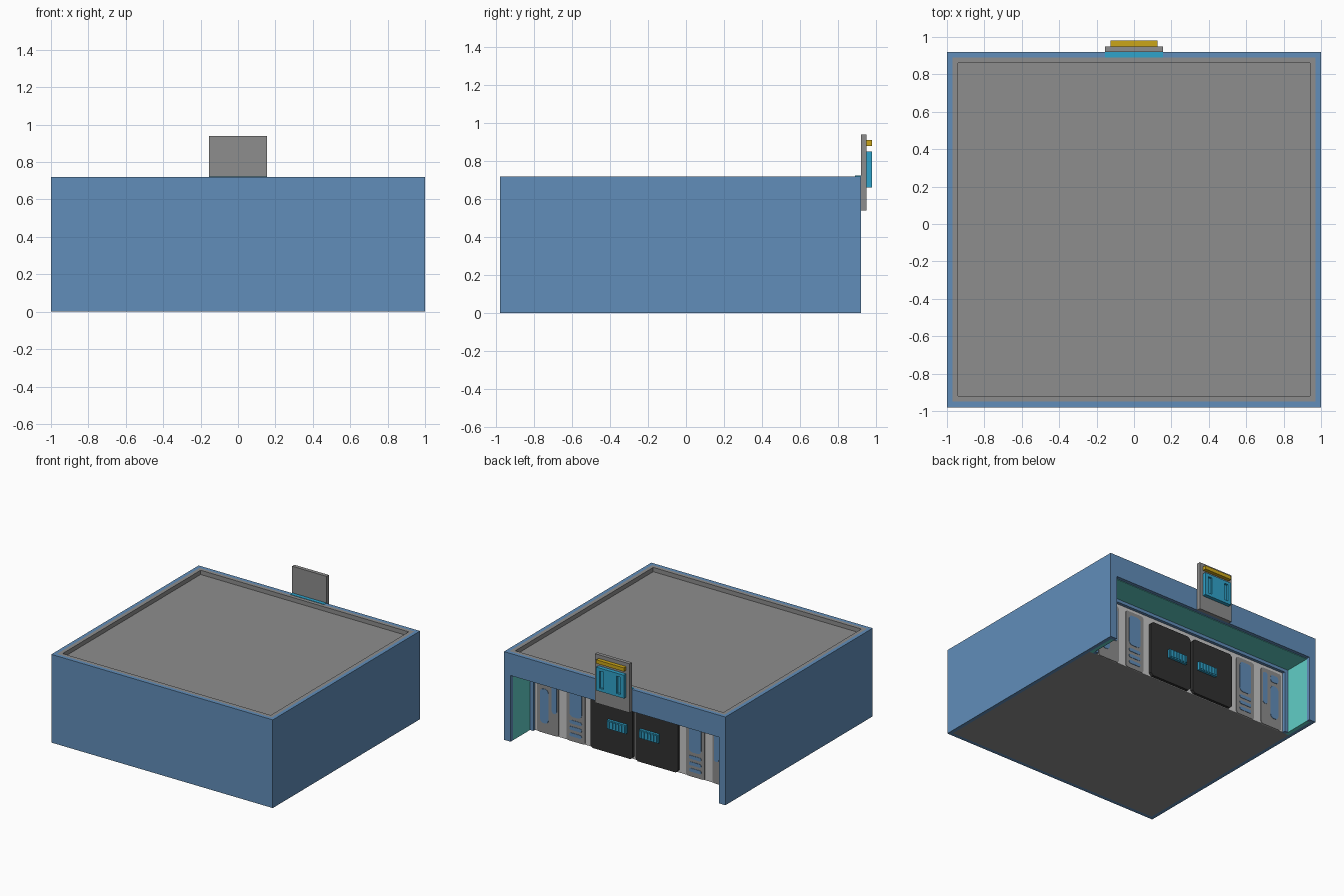
import bpy, bmesh
from math import cos, sin, pi

if "Cube" in bpy.data.objects:
    bpy.data.objects.remove(bpy.data.objects["Cube"], do_unlink=True)


def material(name, rgb):
    m = bpy.data.materials.new(name)
    m.use_nodes = True
    m.diffuse_color = (*rgb, 1)
    m.node_tree.nodes["Principled BSDF"].inputs["Base Color"].default_value = (*rgb, 1)
    return m


BLUE = material("wall_blue", (0.12, 0.27, 0.49))
GREY = material("mid_grey", (0.27, 0.27, 0.27))
LIGHT = material("light_grey", (0.58, 0.58, 0.58))
TEAL = material("porch_teal", (0.12, 0.62, 0.57))
CYAN = material("sign_cyan", (0.03, 0.37, 0.60))
GOLD = material("sign_gold", (0.60, 0.38, 0.01))
BLACK = material("door_black", (0.03, 0.03, 0.03))


def finish(bm, name, mat):
    bmesh.ops.recalc_face_normals(bm, faces=bm.faces)
    mesh = bpy.data.meshes.new(name)
    bm.to_mesh(mesh)
    bm.free()
    mesh.materials.append(mat)
    ob = bpy.data.objects.new(name, mesh)
    bpy.context.collection.objects.link(ob)
    return ob


def box(name, mat, x, y, z):
    """Box between the (low, high) pairs x, y and z."""
    bm = bmesh.new()
    bmesh.ops.create_cube(bm, size=1)
    for v in bm.verts:
        v.co = [a + (b - a) * (c + 0.5) for c, (a, b) in zip(v.co, (x, y, z))]
    return finish(bm, name, mat)


def plate(name, mat, x, y, z, r, steps=3):
    """Upright plate with rounded corners, extruded along y."""
    bm = bmesh.new()
    corners = [(x[1] - r, z[1] - r), (x[0] + r, z[1] - r),
               (x[0] + r, z[0] + r), (x[1] - r, z[0] + r)]
    ring = []
    for q, (cx, cz) in enumerate(corners):
        for k in range(steps + 1):
            a = (q + k / steps) * pi / 2
            ring.append(bm.verts.new((cx + r * cos(a), y[0], cz + r * sin(a))))
    face = bm.faces.new(ring)
    out = bmesh.ops.extrude_face_region(bm, geom=[face])["geom"]
    bmesh.ops.translate(bm, vec=(0, y[1] - y[0], 0),
                        verts=[g for g in out if isinstance(g, bmesh.types.BMVert)])
    return finish(bm, name, mat)


def span(side, a, b):
    """Mirrored x range."""
    return tuple(sorted((side * a, side * b)))


SIDES = (("left", 1), ("right", -1))
FRONT, BACK, SHOP = -0.98, 0.92, 0.64   # main y planes
TOP, ROOF, LINTEL = 0.72, 0.685, 0.54   # main heights
T = 0.03                                # wall thickness

# Outer blue walls
box("front_wall", BLUE, (-1, 1), (FRONT, FRONT + T), (0, TOP))
box("back_header", BLUE, (-0.97, 0.97), (BACK - T, BACK), (LINTEL, TOP))
for name, s in SIDES:
    box(name + "_wall", BLUE, span(s, 0.97, 1), (FRONT + T, BACK), (0, TOP))
    box(name + "_pillar", BLUE, span(s, 0.94, 0.97), (BACK - T, BACK), (0, LINTEL))

# Grey core, roof and curb
box("core", GREY, (-0.97, 0.97), (FRONT + T, SHOP), (0, LINTEL))
box("roof", GREY, (-0.97, 0.97), (FRONT + T, BACK - T), (LINTEL, ROOF))
for name, y in (("front", FRONT + T), ("back", BACK - 2 * T)):
    box(name + "_curb", GREY, (-0.97, 0.97), (y, y + T), (ROOF, TOP))
for name, s in SIDES:
    box(name + "_curb", GREY, span(s, 0.94, 0.97),
        (FRONT + 2 * T, BACK - 2 * T), (ROOF, TOP))

# Open porch: teal lining and blue shopfront frame
box("porch_ceiling", TEAL, (-0.94, 0.94), (SHOP, BACK - T), (LINTEL - 0.004, LINTEL))
box("frame_top", BLUE, (-0.94, 0.94), (SHOP, SHOP + T), (0.51, LINTEL - 0.004))
for name, s in SIDES:
    box(name + "_porch_side", TEAL, span(s, 0.94, 0.97), (SHOP, BACK - T), (0, LINTEL))
    box(name + "_frame", BLUE, span(s, 0.91, 0.94), (SHOP, SHOP + T), (0, 0.51))

# Shopfront: wall, panels, windows, doors and handles
box("shop_wall", LIGHT, (-0.91, 0.91), (SHOP, SHOP + 0.006), (0, 0.51))
PANEL = (SHOP, SHOP + 0.012)
PANE = (SHOP + 0.012, SHOP + 0.015)
for name, s in SIDES:
    plate(name + "_inner_panel", GREY, span(s, 0.455, 0.625), PANEL, (0, 0.485), 0.02)
    plate(name + "_inner_window", BLUE, span(s, 0.485, 0.595), PANE, (0.2, 0.455), 0.03)
    for i in range(3):
        z = 0.04 + 0.052 * i
        plate(f"{name}_slot_{i}", BLUE, span(s, 0.485, 0.595), PANE, (z, z + 0.028), 0.012)
    plate(name + "_outer_panel", GREY, span(s, 0.695, 0.89), PANEL, (0, 0.485), 0.02)
    plate(name + "_outer_window", BLUE, span(s, 0.785, 0.86), PANE, (0.08, 0.36), 0.03)
    plate(name + "_outer_vent", BLUE, span(s, 0.785, 0.86), PANE, (0.39, 0.45), 0.02)
    plate(name + "_narrow_window", BLUE, span(s, 0.71, 0.755), PANE, (0.18, 0.45), 0.02)

    plate(name + "_door", BLACK, span(s, 0.012, 0.395), (SHOP, SHOP + 0.03),
          (0.005, 0.465), 0.02, 1)
    box(name + "_handle", CYAN, span(s, 0.06, 0.23), (SHOP + 0.03, SHOP + 0.05), (0.21, 0.28))
    for i in range(6):
        x = 0.066 + 0.028 * i
        box(f"{name}_handle_rib_{i}", CYAN, span(s, x, x + 0.016),
            (SHOP + 0.05, SHOP + 0.056), (0.218, 0.272))

# Sign board with a slotted plate and a gold bar
box("sign_board", GREY, (-0.155, 0.155), (BACK, BACK + T), (0.54, 0.94))
box("sign_seat", CYAN, (-0.155, 0.155), (BACK - T, BACK), (TOP, TOP + 0.003))
box("gold_bar", GOLD, (-0.125, 0.125), (0.95, 0.98), (0.88, 0.91))
box("sign_plate", CYAN, (-0.125, 0.125), (0.95, 0.965), (0.66, 0.85))
FACE = (0.965, 0.98)
box("plate_middle", CYAN, (-0.06, 0.06), FACE, (0.685, 0.825))
box("plate_top", CYAN, (-0.125, 0.125), FACE, (0.825, 0.85))
box("plate_bottom", CYAN, (-0.125, 0.125), FACE, (0.66, 0.685))
for name, s in SIDES:
    box(name + "_plate_edge", CYAN, span(s, 0.095, 0.125), FACE, (0.685, 0.825))
